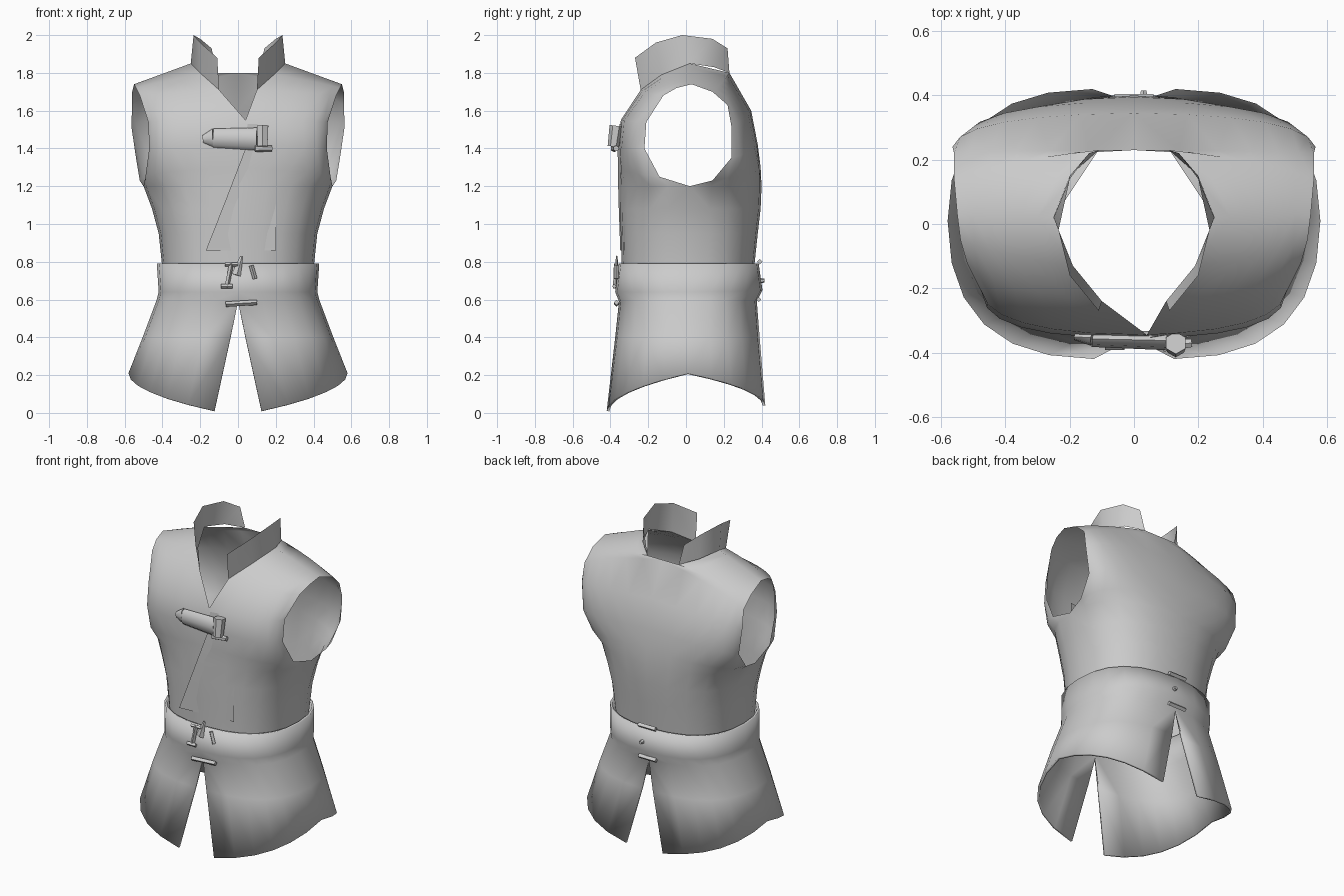
import bpy, bmesh, math
from mathutils import Vector

cube = bpy.data.objects.get("Cube")
if cube:
    bpy.data.objects.remove(cube, do_unlink=True)

# One plain grey cloth material
GREY = (0.6, 0.6, 0.6, 1.0)
cloth = bpy.data.materials.new("grey_cloth")
cloth.use_nodes = True
cloth.diffuse_color = GREY
shader = cloth.node_tree.nodes["Principled BSDF"]
shader.inputs["Base Color"].default_value = GREY
shader.inputs["Roughness"].default_value = 0.8


def finish(name, bm, angle=40):
    """Turn a bmesh into a named, smooth-shaded cloth object."""
    bmesh.ops.remove_doubles(bm, verts=bm.verts, dist=0.0005)
    bmesh.ops.recalc_face_normals(bm, faces=bm.faces)
    mesh = bpy.data.meshes.new(name)
    bm.to_mesh(mesh)
    bm.free()
    mesh.materials.append(cloth)
    obj = bpy.data.objects.new(name, mesh)
    bpy.context.collection.objects.link(obj)
    bpy.ops.object.select_all(action="DESELECT")
    obj.select_set(True)
    bpy.context.view_layer.objects.active = obj
    bpy.ops.object.shade_smooth_by_angle(angle=math.radians(angle))
    return obj


def curved_row(inner, outer, bulge, count):
    """Points sweeping from a centre edge to a side edge around the body."""
    a, b = Vector(inner), Vector(outer)
    middle = (a + b) / 2
    corner = Vector((b.x, a.y, middle.z))
    control = middle.lerp(corner, bulge)
    steps = [i / count for i in range(count + 1)]
    return [a * (1 - t) ** 2 + control * 2 * t * (1 - t) + b * t * t for t in steps]


def skin(bm, rows):
    """Bridge successive rows of points with faces."""
    grid = [[bm.verts.new(p) for p in row] for row in rows]
    for low, high in zip(grid, grid[1:]):
        for i in range(len(low) - 1):
            bm.faces.new((low[i], low[i + 1], high[i + 1], high[i]))


def both_sides(bm, rows):
    """Skin the rows on the left and on the right."""
    for side in (1, -1):
        skin(bm, [[(p[0] * side, p[1], p[2]) for p in row] for row in rows])


def panel(bm, inner, outer, bulges, count=6):
    rows = [curved_row(a, b, k, count) for a, b, k in zip(inner, outer, bulges)]
    both_sides(bm, rows)


# Torso: closed lower rows, then front and back panels around open armholes
waist_sides = [(.4, .01, .76), (.42, .01, .95), (.455, .01, 1.08), (.5, .02, 1.2)]
front_centre = [(0, -.34, .76), (0, -.345, .95), (0, -.35, 1.08), (0, -.35, 1.2),
                (0, -.35, 1.3), (0, -.355, 1.42), (0, -.345, 1.55),
                (.1, -.24, 1.71), (.19, -.13, 1.79), (.25, .02, 1.85)]
front_armhole = [(.49, -.14, 1.25), (.47, -.22, 1.4), (.475, -.21, 1.54),
                 (.52, -.12, 1.68), (.54, -.05, 1.72), (.55, .03, 1.74)]
back_centre = [(0, .36, .76), (0, .38, .95), (0, .395, 1.08), (0, .4, 1.2),
               (0, .395, 1.3), (0, .38, 1.42), (0, .345, 1.6),
               (0, .23, 1.8), (.11, .23, 1.8), (.25, .02, 1.85)]
back_armhole = [(.52, .14, 1.23), (.54, .24, 1.35), (.565, .24, 1.52),
                (.56, .22, 1.63), (.56, .14, 1.7), (.55, .03, 1.74)]
bulges = [1] * 6 + [.9, .6, .3, 0]
bm = bmesh.new()
panel(bm, front_centre, waist_sides + front_armhole, bulges)
panel(bm, back_centre, waist_sides + back_armhole, bulges)
for v in bm.verts:  # the neckline point sits a little off centre
    if abs(v.co.x) < .001 and v.co.y < 0 and abs(v.co.z - 1.55) < .01:
        v.co.x = .04
finish("torso", bm, 60)

# Skirt: flared waistband and tails, split at front and back
skirt_sides = [(.43, .01, .79), (.42, .01, .64), (.43, .01, .6), (.505, .01, .4), (.58, .01, .21)]
skirt_front = [(0, -.355, .79), (0, -.375, .64), (0, -.355, .59), (.04, -.375, .4), (.125, -.42, .01)]
skirt_back = [(0, .385, .79), (0, .405, .65), (0, .375, .59), (.04, .39, .4), (.13, .42, .04)]
bm = bmesh.new()
for edge in (skirt_front, skirt_back):
    panel(bm, edge, skirt_sides, [1] * 5)
skirt = finish("skirt", bm, 60)
hem = skirt.modifiers.new("cloth_thickness", "SOLIDIFY")
hem.thickness = .014

# Standing collar: one wing on each side of the neck
collar_base = [(.1, -.24, 1.71), (.19, -.13, 1.79), (.25, .02, 1.85), (.2, .15, 1.83), (.11, .23, 1.8)]
collar_top = [(.11, -.27, 1.88), (.2, -.16, 1.96), (.235, -.02, 2), (.2, .14, 1.98), (.14, .22, 1.93)]
bm = bmesh.new()
both_sides(bm, [collar_base, collar_top])
finish("collar", bm)

# Diagonal overlap of the front closure
bm = bmesh.new()
edge = [(-.17, -.348, .86), (-.06, -.358, 1.14), (.04, -.362, 1.4), (.05, -.352, 1.53)]
skin(bm, [[p, (.2, -.325, p[2])] for p in edge])
finish("front_overlap", bm)


def rod(name, start, end, r1, r2, sides=6, flat=1):
    """Tapered bar between two points, optionally flattened front to back."""
    a, b = Vector(start), Vector(end)
    along = b - a
    bm = bmesh.new()
    bmesh.ops.create_cone(bm, cap_ends=True, segments=sides, radius1=r1, radius2=r2, depth=along.length)
    turn = along.to_track_quat("Z", "Y").to_matrix()
    for v in bm.verts:
        v.co = turn @ v.co
        v.co.y *= flat
        v.co += (a + b) / 2
    return finish(name, bm)


# Chest toggle: a rolled tab, its pointed end and a knob
rod("toggle_tab", (-.13, -.355, 1.455), (.1, -.365, 1.45), .05, .06, 8, .5)
rod("toggle_tip", (-.185, -.35, 1.45), (-.13, -.355, 1.455), .02, .05, 8, .5)
rod("toggle_knob", (.13, -.37, 1.52), (.13, -.385, 1.41), .035, .03)
rod("toggle_knot", (.09, -.38, 1.4), (.18, -.37, 1.4), .02, .015)

# Waist buckle: frame, pin and tongue
rod("buckle_frame", (-.035, -.37, .79), (-.06, -.375, .66), .012, .012, 4)
rod("buckle_top", (-.07, -.37, .785), (.0, -.37, .785), .01, .01, 4)
rod("buckle_foot", (-.09, -.38, .67), (-.03, -.38, .67), .012, .012, 4)
rod("buckle_tongue", (-.01, -.37, .73), (.02, -.365, .83), .025, .008, 4, .5)
rod("buckle_pin", (.07, -.37, .78), (.09, -.37, .71), .012, .012, 4)

# Stitched bars above the front and back splits
rod("front_bar", (-.065, -.368, .575), (.1, -.368, .585), .014, .014, 4)
rod("back_lower_bar", (-.06, .385, .6), (.06, .385, .6), .014, .014, 4)
rod("back_upper_bar", (-.06, .39, .8), (.06, .39, .8), .014, .014, 4)
rod("back_stud", (.03, .395, .7), (.03, .415, .7), .014, .01)
